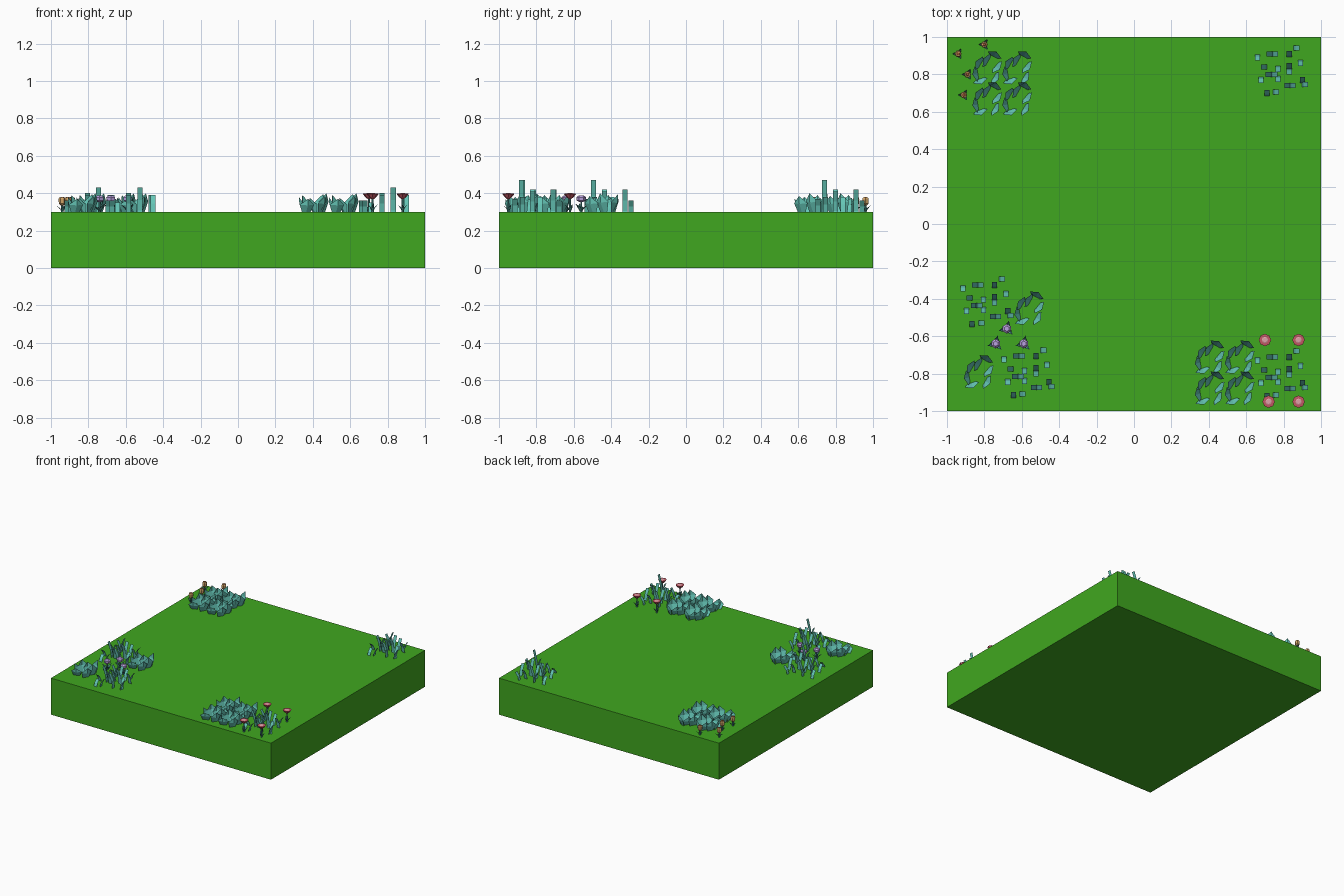
import bpy, math
from math import cos, sin, pi

if "Cube" in bpy.data.objects:
    bpy.data.objects.remove(bpy.data.objects["Cube"])

GROUND = 0.3


def material(name, rgb):
    m = bpy.data.materials.new(name)
    m.diffuse_color = (*rgb, 1)
    m.use_nodes = True
    m.node_tree.nodes["Principled BSDF"].inputs["Base Color"].default_value = m.diffuse_color
    return m


GREEN = material("turf_green", (0.051, 0.39, 0.014))
TEAL = material("grass_teal", (0.13, 0.56, 0.47))
STEM = material("stem_teal", (0.07, 0.30, 0.27))
PINK = material("pink", (0.55, 0.10, 0.13))
PALE = material("pale_pink", (0.75, 0.36, 0.40))
PURPLE = material("purple", (0.50, 0.36, 0.75))
ORANGE = material("orange", (0.65, 0.38, 0.14))
RUST = material("rust", (0.45, 0.12, 0.04))


class Part:
    """Collects faces from several shapes into one object."""

    def __init__(self, name):
        self.name, self.v, self.f, self.mi, self.mats = name, [], [], [], []

    def add(self, verts, faces, mat):
        if mat not in self.mats:
            self.mats.append(mat)
        o = len(self.v)
        self.v += verts
        self.f += [[i + o for i in f] for f in faces]
        self.mi += [self.mats.index(mat)] * len(faces)

    def build(self):
        me = bpy.data.meshes.new(self.name)
        me.from_pydata(self.v, [], self.f)
        for m in self.mats:
            me.materials.append(m)
        for p, i in zip(me.polygons, self.mi):
            p.material_index = i
        ob = bpy.data.objects.new(self.name, me)
        bpy.context.collection.objects.link(ob)

    def leaf(self, x, y, z, ang, w, h, lean, mat):
        """Creased pointed leaf leaning towards ang (degrees)."""
        a = math.radians(ang)

        def pt(s, out, up):
            return (x + cos(a) * out - sin(a) * s, y + sin(a) * out + cos(a) * s, z + up)
        c = lean * 0.35
        v = [pt(0, 0, 0), pt(0, c + 0.2 * w, h * 0.5), pt(0, lean, h),
             pt(-w * .3, 0, 0), pt(-w / 2, c, h * 0.55),
             pt(w * .3, 0, 0), pt(w / 2, c, h * 0.55)]
        self.add(v, [(0, 1, 4, 3), (1, 2, 4), (0, 5, 6, 1), (1, 6, 2)], mat)

    def blade(self, x, y, ang, h, lean=0.032, w=0.027):
        """Square-tipped strip bending outwards."""
        a = math.radians(ang)
        v = []
        for out, up in ((-.5, 0), (-.2, .5), (.5, 1)):
            for s in (-w / 2, w / 2):
                v.append((x + cos(a) * out * lean - sin(a) * s,
                          y + sin(a) * out * lean + cos(a) * s, GROUND + up * h))
        self.add(v, [(0, 1, 3, 2), (2, 3, 5, 4)], TEAL)

    def lathe(self, x, y, profile, n, mat, turn=0):
        """Revolved profile of (radius, height), capped."""
        v = [(x + r * cos(turn + 2 * pi * i / n), y + r * sin(turn + 2 * pi * i / n), GROUND + z)
             for r, z in profile for i in range(n)]
        f = [(k * n + i, k * n + (i + 1) % n, (k + 1) * n + (i + 1) % n, (k + 1) * n + i)
             for k in range(len(profile) - 1) for i in range(n)]
        f += [tuple(range(n))[::-1], tuple(range(len(v) - n, len(v)))]
        self.add(v, f, mat)


# Turf block
bpy.ops.mesh.primitive_cube_add(size=2, location=(0, 0, GROUND / 2))
turf = bpy.context.object
turf.name = "turf_block"
turf.scale.z = GROUND / 2
turf.data.materials.append(GREEN)

# Broad leaf tuft: offset x, y, lean direction, height
TUFT = [(.035, .06, 62, .095), (.005, .035, 150, .075), (-.035, .02, 150, .09),
        (-.05, -.03, 190, .08), (.045, .01, -40, .10), (.035, -.05, -30, .085),
        (-.04, -.06, -70, .07)]


def broad_leaves(name, centres):
    p = Part(name)
    for cx, cy in centres:
        for x, y, a, h in TUFT:
            p.leaf(cx + x, cy + y, GROUND, a, 0.082, h, 0.03, TEAL)
    p.build()


def four(cx, cy):
    return [(cx + i * .08, cy + j * .083) for i in (-1, 1) for j in (-1, 1)]


broad_leaves("broad_leaves_back_left", four(-.705, .752))
broad_leaves("broad_leaves_front_right", four(.485, -.795))
broad_leaves("broad_leaves_left_upper", [(-.56, -.45)])
broad_leaves("broad_leaves_left_lower", [(-.83, -.79)])

# Thin grass clump: offset x, y, lean direction, height
GRASS = [(-.13, .07, -90, .06), (-.095, .02, 180, .08), (-.065, .09, 180, .09),
         (-.035, .09, 0, .12), (.04, .09, 90, .08), (.08, .12, 0, .06),
         (.10, .04, -90, .09), (-.02, .01, -90, .10), (.04, .025, 90, .13),
         (.04, -.005, -90, .13), (-.07, -.02, 180, .12), (-.04, -.02, 0, .11),
         (-.11, -.05, -90, .06), (-.02, -.045, -90, .09), (.03, -.08, 180, .11),
         (.058, -.08, 0, .17), (-.08, -.12, 90, .05), (-.03, -.115, 0, .07),
         (.11, -.05, 90, .09), (.125, -.075, 0, .08)]
for name, cx, cy in (("back_right", .79, .82), ("left_upper", -.785, -.415),
                     ("left_lower", -.565, -.795), ("front_right", .79, -.80)):
    p = Part("thin_grass_" + name)
    for x, y, a, h in GRASS:
        p.blade(cx + x, cy + y, a, h)
    p.build()


def stalk(p, x, y, h, leaves, w, lh, lean, start):
    p.lathe(x, y, [(.007, 0), (.005, h)], 6, STEM)
    for i in range(leaves):
        p.leaf(x, y, GROUND, start + i * 360 / leaves, w, lh, lean, STEM)


# Pink cup flowers
for k, (x, y) in enumerate([(.70, -.62), (.88, -.62), (.72, -.95), (.88, -.95)]):
    p = Part(f"pink_flower_{k + 1}")
    stalk(p, x, y, .075, 3, .016, .04, .03, 30)
    p.lathe(x, y, [(.008, .07), (.02, .08), (.033, .097), (.022, .098)], 8, PINK)
    p.lathe(x, y, [(.022, .096), (.012, .1)], 8, PALE)
    p.build()

# Purple capped flowers with three large leaves
for k, (x, y) in enumerate([(-.74, -.64), (-.59, -.64), (-.68, -.56)]):
    p = Part(f"purple_flower_{k + 1}")
    stalk(p, x, y, .06, 3, .026, .045, .045, 75)
    p.lathe(x, y, [(.01, .053), (.024, .06), (.026, .078), (.014, .088)], 6, PURPLE, pi / 6)
    p.build()

# Orange tulip-like flowers
for k, (x, y) in enumerate([(-.94, .91), (-.80, .96), (-.89, .80), (-.91, .69)]):
    p = Part(f"orange_flower_{k + 1}")
    stalk(p, x, y, .05, 3, .02, .035, .032, 60)
    p.lathe(x, y, [(.008, .035), (.018, .045), (.019, .07), (.015, .078)], 6, ORANGE)
    p.lathe(x, y, [(.01, .076), (.007, .081)], 6, RUST)
    p.build()
